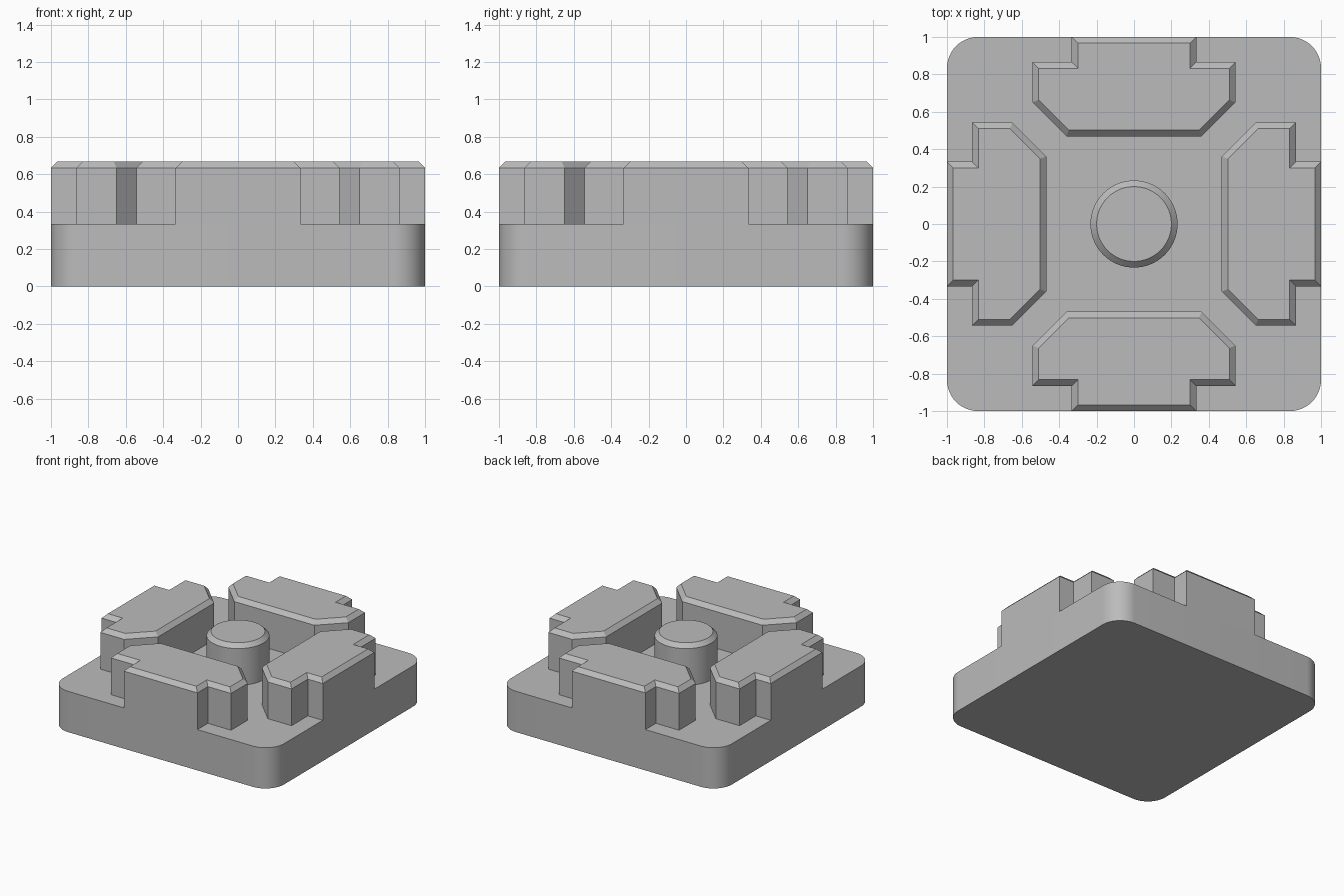
import bpy
import bmesh
import math
from mathutils import Matrix

if "Cube" in bpy.data.objects:
    bpy.data.objects.remove(bpy.data.objects["Cube"], do_unlink=True)

BASE_TOP = 1 / 3
TOP = 2 / 3
CHAMFER = 0.033

grey = bpy.data.materials.new("plain grey")
grey.use_nodes = True
grey.diffuse_color = (0.5, 0.5, 0.5, 1)
grey.node_tree.nodes["Principled BSDF"].inputs["Base Color"].default_value = grey.diffuse_color


def extruded(name, outline, z0, z1, chamfer=0.0, turn=0.0, smooth=False):
    """Prism from a closed outline, with an optional chamfer around its top."""
    bm = bmesh.new()
    bottom = bm.faces.new([bm.verts.new((x, y, z0)) for x, y in outline])
    new = bmesh.ops.extrude_face_region(bm, geom=[bottom], use_keep_orig=True)["geom"]
    lifted = [v for v in new if isinstance(v, bmesh.types.BMVert)]
    bmesh.ops.translate(bm, verts=lifted, vec=(0, 0, z1 - z0))
    bmesh.ops.recalc_face_normals(bm, faces=bm.faces)
    if chamfer:
        rim = [e for e in bm.edges if all(v.co.z > z1 - 1e-5 for v in e.verts)]
        bmesh.ops.bevel(bm, geom=rim, offset=chamfer, segments=1,
                        affect='EDGES', profile=0.5)
    bm.transform(Matrix.Rotation(turn, 4, 'Z'))
    mesh = bpy.data.meshes.new(name)
    bm.to_mesh(mesh)
    bm.free()
    mesh.materials.append(grey)
    obj = bpy.data.objects.new(name, mesh)
    bpy.context.collection.objects.link(obj)
    if smooth:
        bpy.ops.object.select_all(action='DESELECT')
        obj.select_set(True)
        bpy.context.view_layer.objects.active = obj
        bpy.ops.object.shade_smooth_by_angle(angle=math.radians(30))
    return obj


def arc(cx, cy, radius, start, sweep, steps):
    """Points along an arc, angles in degrees."""
    angles = [math.radians(start + sweep * i / steps) for i in range(steps + 1)]
    return [(cx + radius * math.cos(a), cy + radius * math.sin(a)) for a in angles]


# Rounded square base
radius = 1 / 6
c = 1 - radius
corners = [(c, c), (-c, c), (-c, -c), (c, -c)]
plan = [p for i, (x, y) in enumerate(corners) for p in arc(x, y, radius, 90 * i, 90, 16)]
extruded("base", plan, 0, BASE_TOP, smooth=True)

# Four stepped blocks, one flush with each side of the base
half = [(0.333, -1), (0.333, -0.865), (0.543, -0.865), (0.543, -0.65), (0.362, -0.469)]
block = half + [(-x, y) for x, y in reversed(half)]
for i, side in enumerate(("front", "left", "back", "right")):
    extruded(side + "_block", block, BASE_TOP, TOP, CHAMFER, turn=i * math.pi / 2)

# Round centre post
circle = arc(0, 0, 0.233, 0, 360, 64)[:-1]
extruded("centre_post", circle, BASE_TOP, TOP, CHAMFER, smooth=True)
